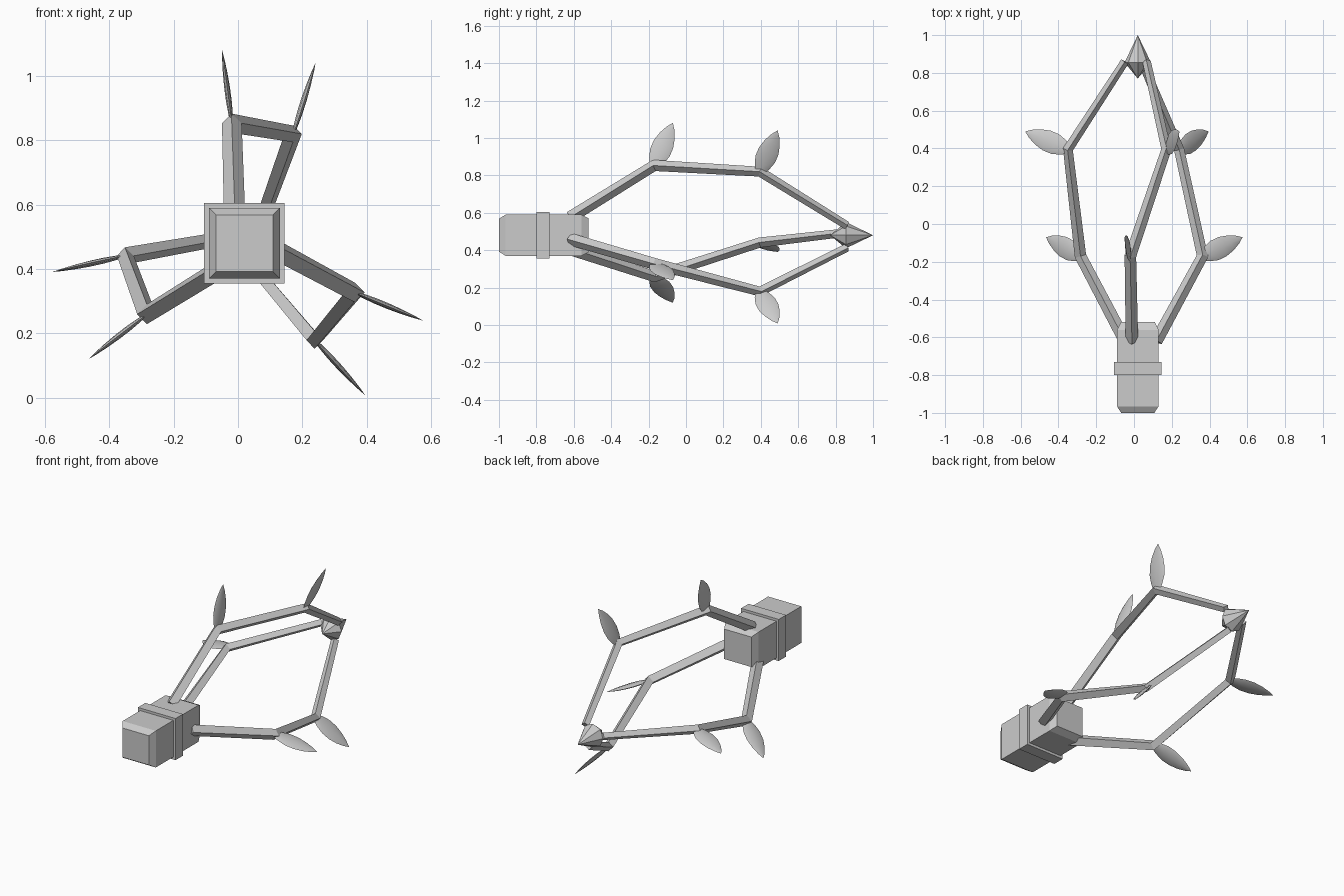
import bpy, bmesh, math
from mathutils import Vector

if "Cube" in bpy.data.objects:
    bpy.data.objects.remove(bpy.data.objects["Cube"])

CX, CZ = 0.02, 0.48          # long axis of the model runs along y here

grey = bpy.data.materials.new("light_grey")
grey.diffuse_color = (0.6, 0.6, 0.6, 1)
grey.use_nodes = True
grey.node_tree.nodes["Principled BSDF"].inputs["Base Color"].default_value = grey.diffuse_color


def polar(r, deg, y):
    a = math.radians(deg)
    return Vector((CX + r * math.cos(a), y, CZ + r * math.sin(a)))


def loft(name, rings, smooth=False):
    """Skin a list of equal-length vertex rings and cap both ends."""
    bm = bmesh.new()
    vr = [[bm.verts.new(p) for p in ring] for ring in rings]
    n = len(vr[0])
    for a, b in zip(vr, vr[1:]):
        for i in range(n):
            j = (i + 1) % n
            bm.faces.new((a[i], a[j], b[j], b[i]))
    bm.faces.new(vr[0])
    bm.faces.new(vr[-1])
    bmesh.ops.remove_doubles(bm, verts=bm.verts, dist=0.0002)
    bmesh.ops.recalc_face_normals(bm, faces=bm.faces)
    me = bpy.data.meshes.new(name)
    bm.to_mesh(me)
    bm.free()
    ob = bpy.data.objects.new(name, me)
    bpy.context.collection.objects.link(ob)
    me.materials.append(grey)
    if smooth:
        for p in me.polygons:
            p.use_smooth = True
        bpy.context.view_layer.objects.active = ob
        bpy.ops.object.select_all(action='DESELECT')
        ob.select_set(True)
        bpy.ops.object.shade_smooth_by_angle(angle=math.radians(40))
    return ob


def turned(name, profile, sides, offset):
    """Rings of (radius, y) around the long axis."""
    loft(name, [[polar(r, offset + 360 * i / sides, y) for i in range(sides)]
                for r, y in profile])


def strut(name, pts, radii):
    """Diamond bar along a path, with one ridge kept upward."""
    rings = []
    for i, p in enumerate(pts):
        d = Vector()
        if i > 0:
            d += (p - pts[i - 1]).normalized()
        if i < len(pts) - 1:
            d += (pts[i + 1] - p).normalized()
        d.normalize()
        s = d.cross(Vector((0, 0, 1))).normalized()
        u = s.cross(d)
        r = radii[i]
        rings.append([p + s * r, p + u * r, p - s * r, p - u * r])
    loft(name, rings)


def leaf(name, base, tip, deg):
    """Thin pointed leaf lying in the plane of the long axis."""
    a = tip - base
    t = math.radians(deg)
    n = Vector((-math.sin(t), 0, math.cos(t)))
    w = n.cross(a).normalized()
    rings = []
    for f, hw in ((0, .026), (.12, .042), (.3, .056), (.5, .056),
                  (.7, .043), (.87, .023), (1, .0001)):
        th = hw * 0.16
        rings.append([base + a * f + w * hw * math.cos(k * math.pi / 4)
                      + n * th * math.sin(k * math.pi / 4) for k in range(8)])
    loft(name, rings, smooth=True)


# square socket with chamfered ends, and its collar
q = math.sqrt(2)
turned("socket", [(.088 * q, -1), (.11 * q, -.965), (.11 * q, -.56), (.09 * q, -.52)], 4, 45)
turned("socket_collar", [(.125 * q, -.80), (.125 * q, -.73)], 4, 45)

# faceted double cone at the far end
turned("pointed_tip", [(.0001, .77), (.07, .855), (.0001, 1.0)], 8, 0)

# three twisting branches, each with two leaves
for i in range(3):
    o = -120 * i
    j1, j2 = polar(.375, 96 + o, -.17), polar(.372, 66 + o, .395)
    strut(f"branch_{i + 1}",
          [polar(.10, 108 + o, -.62), j1, j2, polar(.07, 48 + o, .86)],
          [.033, .031, .027, .022])
    leaf(f"lower_leaf_{i + 1}", j1, polar(.605, 96.6 + o, -.07), 96 + o)
    leaf(f"upper_leaf_{i + 1}", j2, polar(.603, 68.5 + o, .49), 67 + o)
